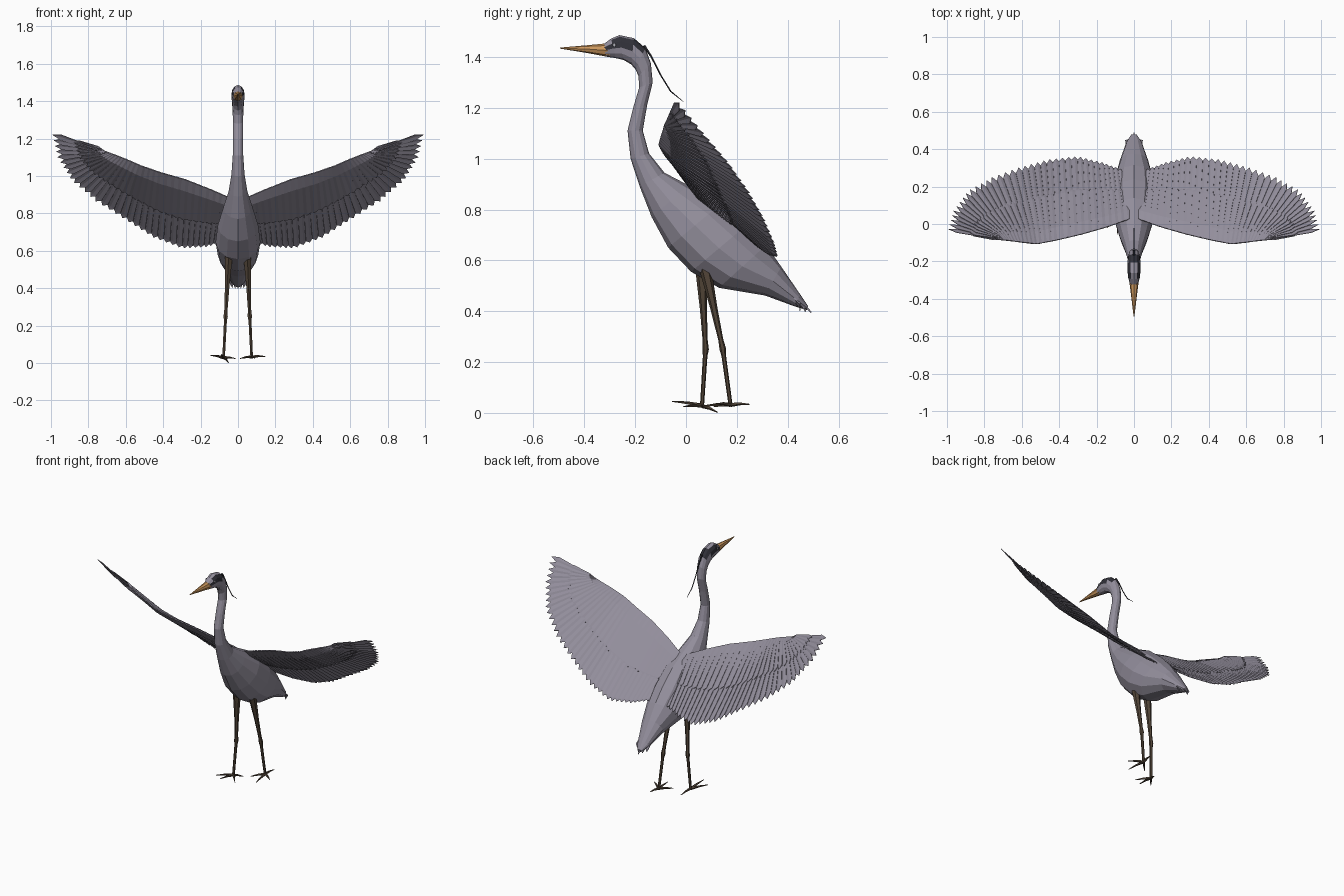
import bpy, bmesh, math
from mathutils import Vector as V

if "Cube" in bpy.data.objects:
    bpy.data.objects.remove(bpy.data.objects["Cube"])


def material(name, rgb):
    m = bpy.data.materials.new(name)
    m.diffuse_color = (*rgb, 1)
    m.use_nodes = True
    m.node_tree.nodes["Principled BSDF"].inputs["Base Color"].default_value = m.diffuse_color
    return m


GREY = material("slate_grey", (0.29, 0.27, 0.33))
BLACK = material("cap_black", (0.03, 0.03, 0.04))
ORANGE = material("beak_orange", (0.60, 0.31, 0.11))
BROWN = material("leg_brown", (0.085, 0.06, 0.04))
PALE = material("eye_pale", (0.45, 0.45, 0.5))


def finish(name, bm, *mats, fix=True):
    if fix:
        bmesh.ops.recalc_face_normals(bm, faces=bm.faces)
    me = bpy.data.meshes.new(name)
    bm.to_mesh(me)
    bm.free()
    ob = bpy.data.objects.new(name, me)
    bpy.context.collection.objects.link(ob)
    for m in mats:
        me.materials.append(m)
    return ob


def skin(bm, rings):
    """Bridge a list of point rings and cap both ends."""
    vs = [[bm.verts.new(p) for p in r] for r in rings]
    n = len(vs[0])
    for a, b in zip(vs, vs[1:]):
        for i in range(n):
            j = (i + 1) % n
            bm.faces.new((a[i], a[j], b[j], b[i]))
    bm.faces.new(vs[0])
    bm.faces.new(vs[-1])


def tube(bm, pts, radii, n=6):
    pts = [V(p) for p in pts]
    rings = []
    for k, p in enumerate(pts):
        d = (pts[min(k + 1, len(pts) - 1)] - pts[max(k - 1, 0)]).normalized()
        u = d.cross(V((1, 0, 0)) if abs(d.x) < 0.7 else V((0, 0, 1))).normalized()
        w = d.cross(u)
        rings.append([p + radii[k] * (u * math.cos(a) + w * math.sin(a))
                      for a in (2 * math.pi * i / n for i in range(n))])
    skin(bm, rings)


def profile_rings(stations, n=12):
    """Station: lower y, z, upper y, z, half width. Ellipse between the two points."""
    rings = []
    for y0, z0, y1, z1, w in stations:
        c, h = V((0, (y0 + y1) / 2, (z0 + z1) / 2)), V((0, (y1 - y0) / 2, (z1 - z0) / 2))
        rings.append([c + h * math.cos(a) + V((w * math.sin(a), 0, 0))
                      for a in (2 * math.pi * i / n for i in range(n))])
    return rings


# Head, neck and body in one loft
body = [(-.315, 1.402, -.325, 1.45, .022), (-.275, 1.395, -.295, 1.472, .031),
        (-.245, 1.388, -.262, 1.486, .035), (-.215, 1.37, -.205, 1.474, .035),
        (-.198, 1.35, -.16, 1.435, .032), (-.187, 1.325, -.138, 1.375, .029),
        (-.184, 1.28, -.131, 1.30, .027), (-.208, 1.20, -.153, 1.21, .027),
        (-.230, 1.11, -.170, 1.11, .028), (-.218, 1.0, -.145, 1.02, .035),
        (-.182, .89, -.085, .945, .050), (-.135, .77, .01, .895, .078),
        (-.07, .65, .14, .825, .108), (.02, .555, .24, .74, .120),
        (.13, .492, .315, .66, .108), (.31, .462, .375, .575, .075),
        (.43, .418, .45, .465, .040), (.475, .405, .48, .42, .015)]
bm = bmesh.new()
skin(bm, profile_rings(body))
bm.faces.ensure_lookup_table()
for f in bm.faces:                       # black band on each side of the crown
    c = f.calc_center_median()
    if -.305 < c.y < -.15 and c.z > 1.432 and abs(c.x) > .011:
        f.material_index = 1
    if -.2 < c.y < -.15 and c.z > 1.43:
        f.material_index = 1
finish("body", bm, GREY, BLACK)

# Beak
bm = bmesh.new()
skin(bm, profile_rings([(-.295, 1.398, -.318, 1.453, .025), (-.38, 1.414, -.38, 1.447, .016),
                        (-.495, 1.433, -.495, 1.437, .002)], 8))
finish("beak", bm, ORANGE)

# Eyes
bm = bmesh.new()
for s in (-1, 1):
    tube(bm, [(s * .029, -.282, 1.447), (s * .033, -.282, 1.447)], [.007, .006], 8)
finish("eyes", bm, PALE)

# Crest plume
bm = bmesh.new()
tube(bm, [(0, -.165, 1.445), (0, -.135, 1.40), (0, -.10, 1.33), (0, -.06, 1.265), (0, -.01, 1.224)],
     [.006, .004, .003, .003, .001], 5)
finish("crest_plume", bm, BLACK)


# Legs with knees and four toes each
def leg(name, hip, knee, ankle, toes):
    bm = bmesh.new()
    hip, knee, ankle = V(hip), V(knee), V(ankle)
    up, down = knee.lerp(hip, .12), knee.lerp(ankle, .12)
    tube(bm, [hip, knee.lerp(hip, .5), up, knee, down, ankle],
         [.024, .014, .010, .013, .009, .008], 6)
    for t in toes:
        t = V(t)
        tube(bm, [ankle, ankle.lerp(t, .5) + V((0, 0, .003)), t], [.009, .006, .002], 5)
    finish(name, bm, BROWN)


leg("front_leg", (-.05, .06, .57), (-.066, .077, .25), (-.077, .063, .028),
    [(-.145, -.02, .04), (-.09, -.055, .045), (-.015, -.01, .024), (-.05, .125, .002)])
leg("back_leg", (.05, .075, .57), (.063, .145, .25), (.073, .175, .032),
    [(.145, .12, .035), (.09, .06, .026), (.012, .11, .024), (.085, .25, .034)])

# Wing: feather roots along the arm, feather tips along the trailing edge
ROOT = [(.015, .03, .87), (.14, -.015, .925), (.28, -.055, .98), (.42, -.088, 1.02), (.52, -.107, 1.055),
        (.60, -.098, 1.09), (.66, -.09, 1.113), (.70, -.086, 1.128), (.72, -.084, 1.135)]
TIP = [(.06, .29, .65), (.17, .33, .62), (.30, .362, .613), (.45, .347, .67), (.60, .307, .765),
       (.76, .25, .865), (.89, .175, .975), (.965, .07, 1.10), (.995, -.04, 1.235)]


def along(keys, t):
    x = max(0, min(t, 1)) * (len(keys) - 1)
    i = min(int(x), len(keys) - 2)
    return V(keys[i]).lerp(V(keys[i + 1]), x - i)


def wing_point(t, f):
    return along(ROOT, t).lerp(along(TIP, t), f)


def wing_normal(t):
    a = along(TIP, t) - along(ROOT, t)
    b = along(ROOT, t + .06) - along(ROOT, t - .06)
    return b.cross(a).normalized()


def feathers(bm, count, end, lift, side, tilt):
    """Row of pointed overlapping blades; lift is a list of (fraction, height)."""
    d = .58 / count
    for i in range(count):
        t = (i + .5) / count
        n = wing_normal(t) * side
        shoulder = .955 - .13 * t ** 3
        rows = []
        for f, h in lift:
            f = f * end * shoulder
            k = f / end
            rows.append([bm.verts.new(wing_point(t - d, f) + n * (h - tilt * k)),
                         bm.verts.new(wing_point(t, f) + n * (h + tilt * .6)),
                         bm.verts.new(wing_point(t + d, f) + n * (h + tilt * k))])
        tip = bm.verts.new(wing_point(t, end) + n * lift[-1][1])
        for a, b in zip(rows, rows[1:]):
            for j in (0, 1):
                bm.faces.new((a[j], a[j + 1], b[j + 1], b[j]))
        for j in (0, 1):
            bm.faces.new((rows[-1][j], rows[-1][j + 1], tip))


def wing_layer(name, *rows):
    bm = bmesh.new()
    for r in rows:
        feathers(bm, *r)
    ob = finish(name, bm, GREY, fix=False)
    so = ob.modifiers.new("thickness", 'SOLIDIFY')
    so.thickness, so.offset = .003, 0
    ob.modifiers.new("both_sides", 'MIRROR').use_mirror_merge = False


wing_layer("flight_feathers", (36, 1, [(0, 0), (.5, 0), (1, 0)], 1, .004))
covert = [(0, 0), (.25, .013), (1, .005)]
wing_layer("wing_coverts", (30, .58, covert, 1, .003), (30, .58, covert, -1, .003))

# Tail feathers fanned below the rump
bm = bmesh.new()
for i in range(-2, 3):
    x = i * .017
    z = -.006 * abs(i)
    tip = (x * .9, .495 - .022 * abs(i), .397 + z + .01 * abs(i))
    pts = [(x * .8 - .012, .36, .53 + z), (x * .8 + .012, .36, .53 + z),
           (x + .013, .45, .445 + z), tip, (x - .013, .45, .445 + z)]
    bm.faces.new([bm.verts.new(p) for p in pts])
ob = finish("tail_feathers", bm, GREY)
ob.modifiers.new("thickness", 'SOLIDIFY').thickness = .006
